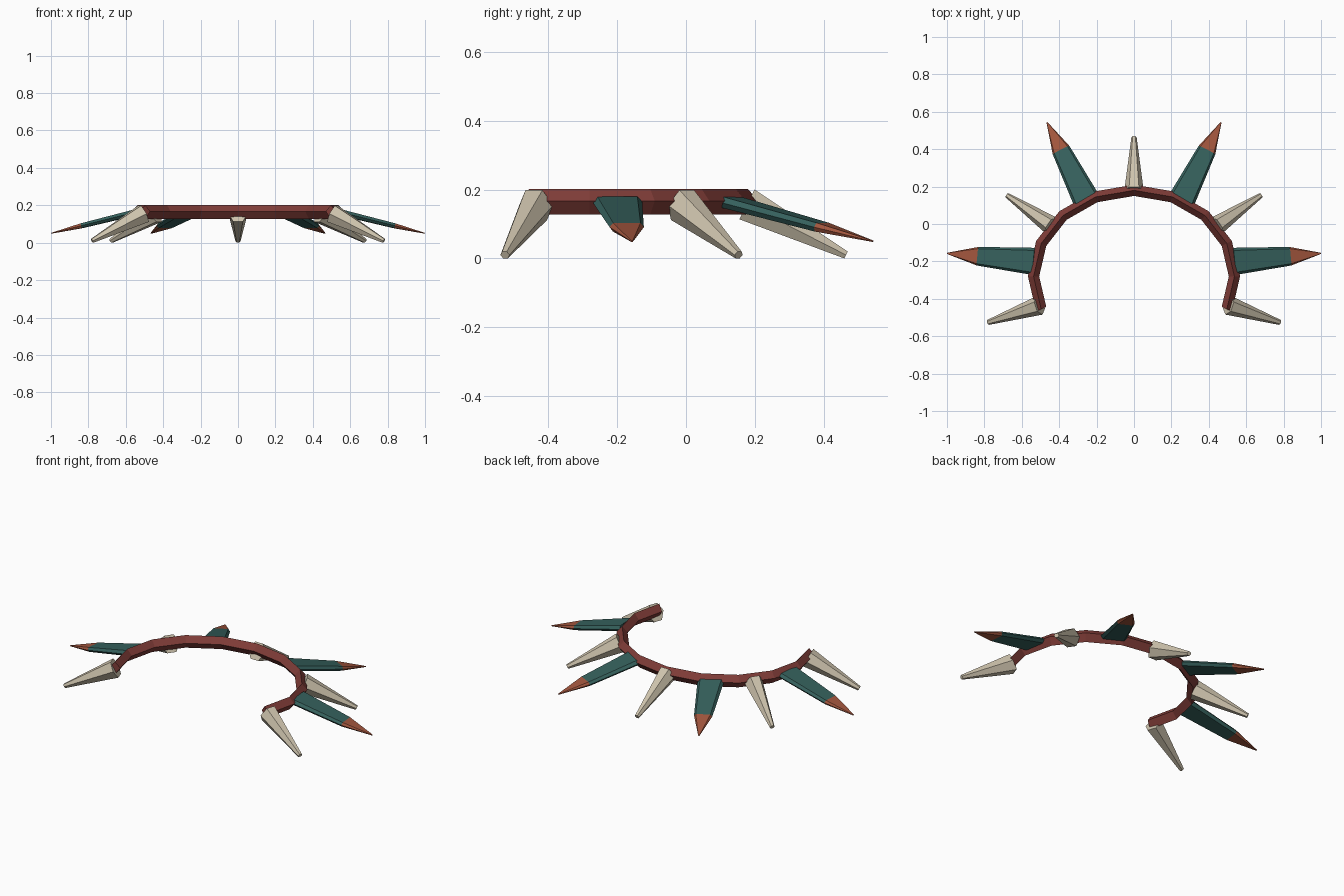
import bpy, bmesh, math
from mathutils import Vector

if "Cube" in bpy.data.objects:
    bpy.data.objects.remove(bpy.data.objects["Cube"])


def material(name, rgb):
    m = bpy.data.materials.new(name)
    m.diffuse_color = (*rgb, 1)
    m.use_nodes = True
    m.node_tree.nodes["Principled BSDF"].inputs["Base Color"].default_value = m.diffuse_color
    return m


RED = material("dark red cord", (0.215, 0.046, 0.039))
BONE = material("bone", (0.62, 0.55, 0.42))
TEAL = material("teal feather", (0.036, 0.118, 0.108))
ORANGE = material("orange feather tip", (0.36, 0.092, 0.047))


def loft(name, rings, mats, rule=None):
    """Skin a list of closed rings, cap both ends, colour each segment by rule."""
    bm = bmesh.new()
    loops = [[bm.verts.new(p) for p in ring] for ring in rings]
    n = len(loops[0])
    for k in range(len(loops) - 1):
        for i in range(n):
            j = (i + 1) % n
            f = bm.faces.new((loops[k][i], loops[k][j], loops[k + 1][j], loops[k + 1][i]))
            f.material_index = rule(k) if rule else 0
    bm.faces.new(loops[0])
    end = bm.faces.new(loops[-1])
    end.material_index = len(mats) - 1
    bmesh.ops.recalc_face_normals(bm, faces=bm.faces)
    me = bpy.data.meshes.new(name)
    bm.to_mesh(me)
    bm.free()
    for m in mats:
        me.materials.append(m)
    ob = bpy.data.objects.new(name, me)
    bpy.context.collection.objects.link(ob)
    return ob


def along(start, tip, section, stops):
    """Rings of a unit section placed along start-tip; stops = (fraction, width, height)."""
    start, tip = Vector(start), Vector(tip)
    axis = tip - start
    side = axis.cross(Vector((0, 0, 1))).normalized()
    up = side.cross(axis).normalized()
    return [[start + axis * t + side * (x * w) + up * (z * h) for x, z in section]
            for t, w, h in stops]


def flip(p, s):
    return (p[0] * s, p[1], p[2])


# Cord: diamond section swept round an open ellipse
A, B, CY = 0.537, 0.46, -0.28
cord = []
for k in range(-5, 6):
    a = math.radians(22.5 * k)
    centre = Vector((A * math.sin(a), B * math.cos(a) + CY, 0))
    out = Vector((math.sin(a) / A, math.cos(a) / B, 0)).normalized()
    cord.append([centre + out * r + Vector((0, 0, z))
                 for r, z in ((0, 0.202), (0.03, 0.167), (0, 0.127), (-0.03, 0.167))])
loft("cord", cord, [RED])

# Bone spikes: six-sided blunt cones
HEX = [(math.cos(math.radians(60 * i)), math.sin(math.radians(60 * i))) for i in range(6)]
SPIKE = [(0, 0.052, 0.056), (1, 0.014, 0.013)]


def spike(name, base, tip, s=1):
    loft(name, along(flip(base, s), flip(tip, s), HEX, SPIKE), [BONE])


spike("back_spike", (0, 0.177, 0.157), (0, 0.465, 0.010))
for label, s in (("right", 1), ("left", -1)):
    spike(label + "_middle_spike", (0.440, -0.010, 0.155), (0.678, 0.153, 0.010), s)
    spike(label + "_front_spike", (0.505, -0.435, 0.155), (0.780, -0.526, 0.010), s)

# Feathers: flat tapering blades with pointed orange tips
BLADE = [(1, 0), (0.8, 1), (-0.8, 1), (-1, 0), (-0.8, -1), (0.8, -1)]
FEATHER = [(0, 0.073, 0.016), (0.645, 0.05, 0.013), (1, 0.003, 0.002)]
for label, s in (("right", 1), ("left", -1)):
    for part, base, tip in (("side", (0.535, -0.200, 0.165), (1.0, -0.157, 0.05)),
                            ("back", (0.253, 0.125, 0.165), (0.465, 0.543, 0.05))):
        loft(f"{label}_{part}_feather",
             along(flip(base, s), flip(tip, s), BLADE, FEATHER),
             [TEAL, ORANGE], lambda k: k)
